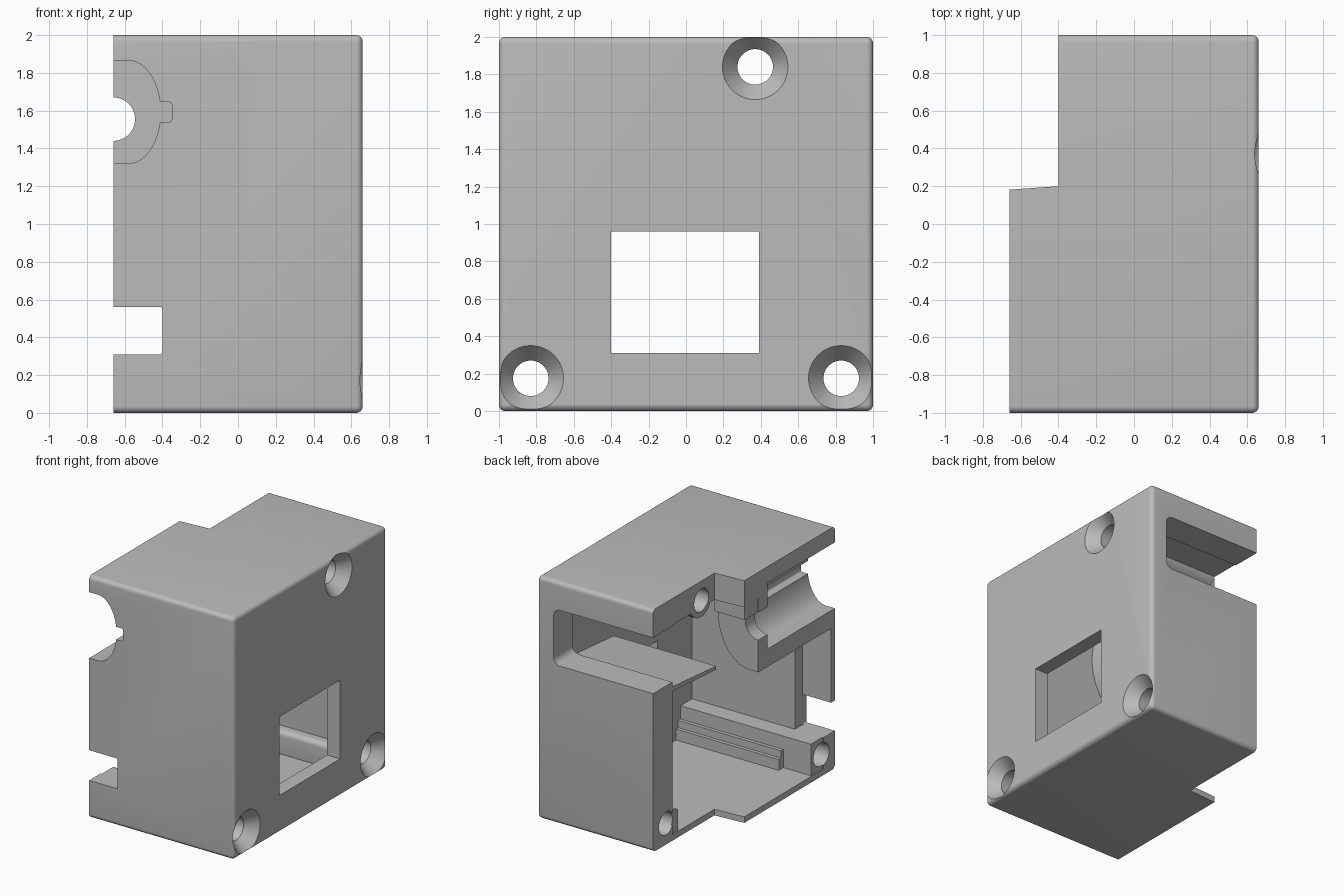
import bpy, bmesh, math
from mathutils import Matrix, Vector

if "Cube" in bpy.data.objects:
    bpy.data.objects.remove(bpy.data.objects["Cube"])

grey = bpy.data.materials.new("plain_grey")
grey.use_nodes = True
colour = (0.5, 0.5, 0.5, 1)
grey.diffuse_color = colour
grey.node_tree.nodes["Principled BSDF"].inputs["Base Color"].default_value = colour


def finish(name, bm):
    bmesh.ops.recalc_face_normals(bm, faces=bm.faces)
    mesh = bpy.data.meshes.new(name)
    bm.to_mesh(mesh)
    bm.free()
    mesh.materials.append(grey)
    ob = bpy.data.objects.new(name, mesh)
    bpy.context.collection.objects.link(ob)
    return ob


def box(name, x, y, z, bevel=0, pick=lambda edge: True):
    """Box from three (low, high) ranges, with chosen edges rounded."""
    bm = bmesh.new()
    bmesh.ops.create_cube(bm, size=1)
    for v in bm.verts:
        v.co = Vector([(r[0] + r[1]) / 2 + c * (r[1] - r[0]) for r, c in zip((x, y, z), v.co)])
    if bevel:
        bmesh.ops.bevel(bm, geom=[e for e in bm.edges if pick(e)], offset=bevel,
                        segments=6, profile=0.5, affect='EDGES')
    return finish(name, bm)


def prism(name, points, low, high, place):
    """Extrude a flat outline; place(u, v, depth) gives the position."""
    bm = bmesh.new()
    ends = [[bm.verts.new(place(u, v, d)) for u, v in points] for d in (low, high)]
    for ring in ends:
        bm.faces.new(ring)
    n = len(points)
    for i in range(n):
        j = (i + 1) % n
        bm.faces.new((ends[0][i], ends[0][j], ends[1][j], ends[1][i]))
    return finish(name, bm)


def along_x(u, v, d):
    return (d, u, v)


def along_y(u, v, d):
    return (u, d, v)


def along_z(u, v, d):
    return (u, v, d)


def cone(name, x0, x1, y, z, r0, r1):
    """Round bar or cone running along x."""
    bm = bmesh.new()
    turn = Matrix.Translation(((x0 + x1) / 2, y, z)) @ Matrix.Rotation(math.pi / 2, 4, 'Y')
    bmesh.ops.create_cone(bm, cap_ends=True, segments=48, radius1=r0, radius2=r1,
                          depth=x1 - x0, matrix=turn)
    return finish(name, bm)


def combine(target, tool, operation):
    mod = target.modifiers.new("shape", 'BOOLEAN')
    mod.operation = operation
    mod.solver = 'EXACT'
    mod.object = tool
    bpy.context.view_layer.objects.active = target
    bpy.ops.object.modifier_apply(modifier=mod.name)
    bpy.data.objects.remove(tool)


def half_round(rx, rz, top=2.0):
    """Half-oval outline open to the -x side."""
    arc = [math.radians(a) for a in range(-90, 91, 6)]
    pts = [(-0.58 + rx * math.cos(a), min(1.593 + rz * math.sin(a), top)) for a in arc]
    return [(-0.66, pts[0][1])] + pts + [(-0.66, pts[-1][1])]


def outer_edge(e):
    a, b = (v.co for v in e.verts)
    return a.x + b.x > -1.3


def x_edge(e):
    a, b = (v.co for v in e.verts)
    return abs(a.x - b.x) > 0.01


def y_edge(e):
    a, b = (v.co for v in e.verts)
    return abs(a.y - b.y) > 0.01


# Rounded outer body, hollowed out and stepped at the open side
case = box("case_body", (-0.66, 0.66), (-1, 1), (0, 2), 0.035, outer_edge)
cuts = [
    prism("step", [(-0.9, 0.165), (-0.4, 0.2), (-0.4, 1.2), (-0.9, 1.2)], -0.1, 2.1, along_z),
    box("cavity", (-1, 0.54), (-0.85, 0.75), (0.05, 1.78)),
    box("front_recess", (-1, -0.4), (-0.95, -0.8), (0.31, 1.19)),
    box("front_notch", (-1, -0.4), (-1.1, -0.8), (0.31, 0.56), 0.012, y_edge),
    box("back_slot", (-1, 0.51), (0.6, 1.1), (1.31, 1.77), 0.06, y_edge),
    box("side_window", (0.3, 0.8), (-0.4, 0.39), (0.31, 0.96)),
]
for tool in cuts:
    combine(case, tool, 'DIFFERENCE')

# Inner blocks, rail, sloping shelf and cradle
slope = [(0.17, 1.22), (0.9, 1.28), (0.9, 1.24), (0.17, 1.19)]
parts = [
    box("front_block", (-0.65, 0.56), (-0.9, -0.7), (0.02, 0.31)),
    box("front_rail", (-0.4, 0.56), (-0.75, -0.64), (0.02, 0.14)),
    box("rail_lip", (-0.4, 0.56), (-0.75, -0.67), (0.1, 0.2)),
    box("back_block", (-0.39, 0.56), (0.66, 0.9), (0.02, 0.24), 0.04, x_edge),
    prism("shelf", slope, -0.395, 0.56, along_x),
    cone("upper_boss", -0.395, 0.56, 0.37, 1.84, 0.14, 0.14),
    box("upper_block", (-0.655, -0.38), (-0.13, 0.17), (1.67, 1.9)),
    prism("cradle", half_round(0.29, 0.42, 1.93), -0.97, 0, along_y),
]
for tool in parts:
    combine(case, tool, 'UNION')

# Cradle pocket with key slot and shaft hole
pocket = [(-0.9 if u == -0.66 else u, v) for u, v in half_round(0.17, 0.2725)]
bore = [(-0.66 + 0.115 * math.cos(math.tau * i / 48), 1.555 + 0.115 * math.sin(math.tau * i / 48))
        for i in range(48)]
cuts = [
    prism("pocket", pocket, -1.1, -0.12, along_y),
    box("key_slot", (-0.5, -0.35), (-1.1, -0.12), (1.54, 1.645), 0.015, y_edge),
    prism("shaft_hole", bore, -1.2, 0.5, along_y),
]

# Three screw holes with countersinks
for y, z in ((0.37, 1.84), (-0.83, 0.175), (0.83, 0.175)):
    cuts.append(cone("screw_hole", -0.9, 0.9, y, z, 0.095, 0.095))
    cuts.append(cone("countersink", 0.56, 0.68, y, z, 0.09, 0.192))
for tool in cuts:
    combine(case, tool, 'DIFFERENCE')

bpy.ops.object.select_all(action='DESELECT')
case.select_set(True)
bpy.context.view_layer.objects.active = case
bpy.ops.object.shade_smooth_by_angle(angle=math.radians(30))
